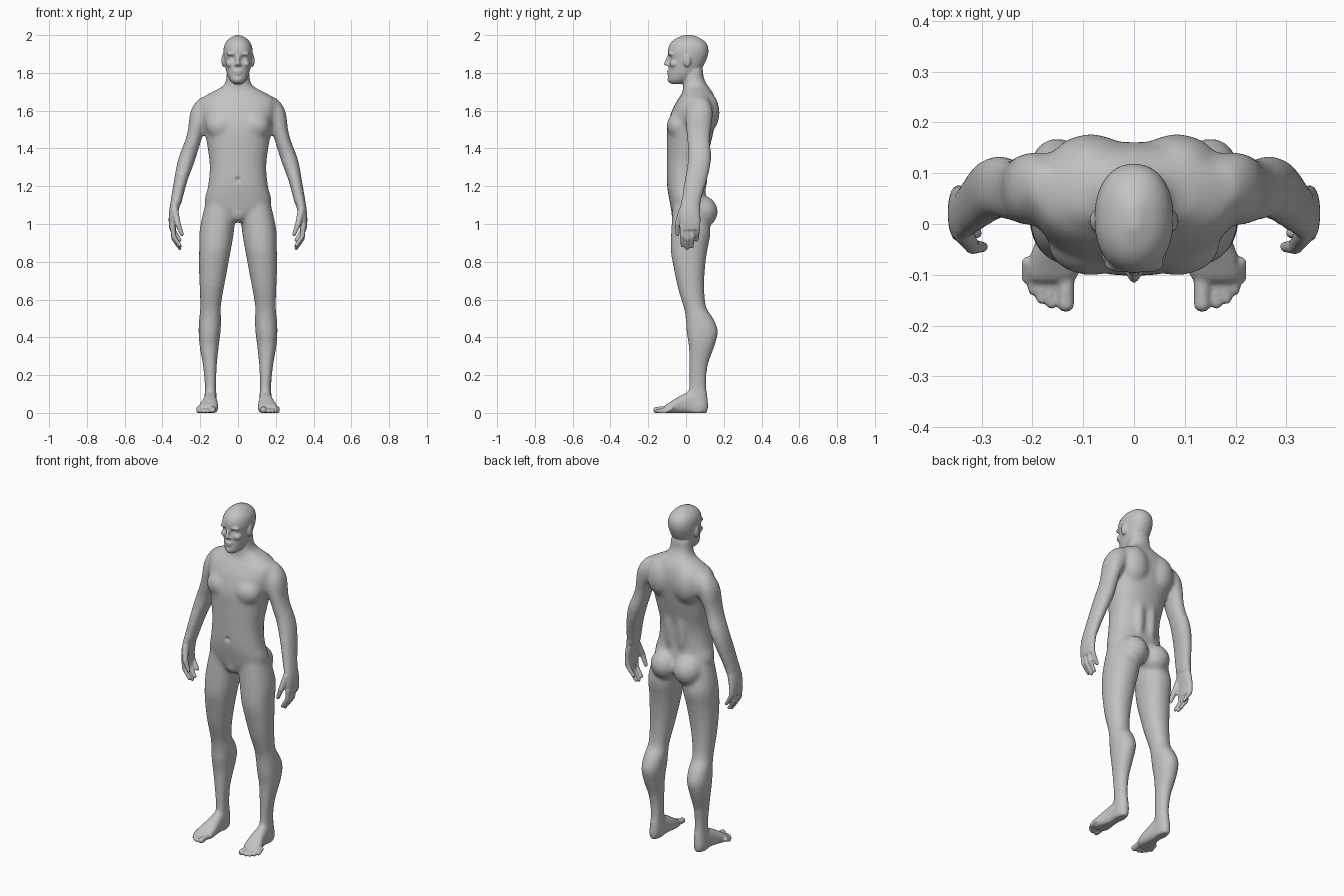
import bpy
import bmesh
import math
from mathutils import Matrix, Vector

default_cube = bpy.data.objects.get("Cube")
if default_cube:
    bpy.data.objects.remove(default_cube, do_unlink=True)

SIDES = 28


def refine(sections, steps=4):
    """Smoothly interpolate between neighbouring cross-sections."""
    rows = [Vector(row) for row in sections]
    result = []
    for i in range(len(rows) - 1):
        before, start = rows[max(i - 1, 0)], rows[i]
        end, after = rows[i + 1], rows[min(i + 2, len(rows) - 1)]
        for step in range(steps):
            t = step / steps
            result.append(start + (end - before) * (t / 2)
                          + (before * 2 - start * 5 + end * 4 - after) * (t * t / 2)
                          + (start * 3 - before - end * 3 + after) * (t ** 3 / 2))
    return result + [rows[-1]]


def loft(bm, sections, along="z", power=2.2):
    """Skin rounded sections given as (position, low, high, low, high)."""
    rings = []
    for place, a_low, a_high, b_low, b_high in refine(sections):
        ring = []
        for i in range(SIDES):
            angle = math.tau * i / SIDES
            c, s = math.cos(angle), math.sin(angle)
            c = math.copysign(abs(c) ** (2 / power), c)
            s = math.copysign(abs(s) ** (2 / power), s)
            a = (a_low + a_high + (a_high - a_low) * c) / 2
            b = (b_low + b_high + (b_high - b_low) * s) / 2
            ring.append(bm.verts.new((a, b, place) if along == "z" else (a, place, b)))
        rings.append(ring)
    for lower, upper in zip(rings, rings[1:]):
        for i in range(SIDES):
            j = (i + 1) % SIDES
            bm.faces.new((lower[i], lower[j], upper[j], upper[i]))
    bm.faces.new(rings[0])
    bm.faces.new(rings[-1])


def symmetric(sections):
    """Expand (height, half width, front, back) to full sections."""
    return [(z, -half, half, front, back) for z, half, front, back in sections]


def ball(bm, center, radii):
    matrix = Matrix.Translation(center) @ Matrix.Diagonal((*radii, 1))
    bmesh.ops.create_uvsphere(bm, u_segments=20, v_segments=12, radius=1, matrix=matrix)


def digit(bm, path, start_radius, end_radius, steps=8):
    """Rounded finger, toe or nose bridge that follows a path."""
    points = [Vector(point) for point in path]
    total = steps * (len(points) - 1)
    for i in range(total + 1):
        k = min(i // steps, len(points) - 2)
        center = points[k].lerp(points[k + 1], (i - k * steps) / steps)
        radius = start_radius + (end_radius - start_radius) * i / total
        ball(bm, center, (radius,) * 3)


def mirror_across(bm):
    geometry = bm.verts[:] + bm.edges[:] + bm.faces[:]
    copied = bmesh.ops.duplicate(bm, geom=geometry)["geom"]
    for item in copied:
        if isinstance(item, bmesh.types.BMVert):
            item.co.x *= -1


def fuse(bm, name, voxel, iterations):
    """Merge overlapping solids into one smooth skin and return its mesh."""
    bmesh.ops.recalc_face_normals(bm, faces=bm.faces[:])
    source = bpy.data.meshes.new(name + "_source")
    bm.to_mesh(source)
    bm.free()
    helper = bpy.data.objects.new(name + "_helper", source)
    bpy.context.scene.collection.objects.link(helper)
    remesh = helper.modifiers.new("Merge", "REMESH")
    remesh.mode = "VOXEL"
    remesh.voxel_size = voxel
    relax = helper.modifiers.new("Relax", "SMOOTH")
    relax.factor = 0.5
    relax.iterations = iterations
    graph = bpy.context.evaluated_depsgraph_get()
    mesh = bpy.data.meshes.new_from_object(helper.evaluated_get(graph))
    mesh.name = name
    bpy.data.objects.remove(helper, do_unlink=True)
    bpy.data.meshes.remove(source)
    return mesh


# Limbs and paired muscles, built on the left
core = bmesh.new()
leg = [(1.1, .01, .175, -.07, .1), (.97, .02, .203, -.078, .13),
       (.86, .038, .206, -.081, .113), (.76, .056, .207, -.064, .1),
       (.66, .075, .203, -.043, .097), (.56, .091, .2, -.013, .107),
       (.5, .089, .206, -.002, .145), (.43, .092, .209, .002, .17),
       (.35, .102, .203, .014, .15), (.25, .112, .186, .016, .116),
       (.15, .115, .176, .016, .108), (.08, .113, .178, .01, .116),
       (.03, .113, .182, 0, .12), (-.005, .12, .175, .01, .112)]
arm = [(1.67, .14, .2, .04, .11), (1.64, .12, .228, .02, .13),
       (1.6, .13, .25, .002, .142), (1.55, .15, .26, -.002, .14),
       (1.5, .178, .265, 0, .133), (1.44, .195, .281, .006, .128),
       (1.37, .217, .308, .011, .134), (1.31, .237, .325, .006, .13),
       (1.23, .267, .339, -.009, .112), (1.13, .294, .356, -.024, .082),
       (1.09, .305, .362, -.028, .08)]
foot = [(.1, .125, .17, -.005, .05), (.03, .113, .18, -.005, .11),
        (-.03, .107, .193, -.005, .092), (-.08, .102, .213, -.005, .06),
        (-.12, .113, .213, -.005, .036)]
loft(core, leg)
loft(core, arm)
loft(core, foot, along="y", power=2.6)
ball(core, (.075, .085, 1.065), (.083, .084, .085))   # buttock
ball(core, (.085, .11, 1.59), (.085, .068, .11))      # shoulder blade
ball(core, (.04, .07, 1.33), (.038, .05, .22))        # lower back
ball(core, (.085, -.04, 1.52), (.085, .062, .075))    # chest
mirror_across(core)

# Torso with neck
torso = [(1.03, .09, -.06, .07), (1.07, .15, -.077, .1), (1.12, .178, -.087, .11),
         (1.2, .159, -.1, .1), (1.31, .15, -.102, .105), (1.42, .164, -.102, .13),
         (1.51, .179, -.1, .15), (1.6, .2, -.075, .162), (1.66, .195, -.043, .155),
         (1.695, .145, -.02, .142), (1.73, .08, -.015, .118),
         (1.77, .063, -.015, .095), (1.83, .06, -.01, .09)]
loft(core, symmetric(torso), power=2.3)
ball(core, (0, -.03, 1.06), (.05, .05, .055))         # groin
core_mesh = fuse(core, "core", voxel=.011, iterations=9)

# Hands, toes and paired face features
detail = bmesh.new()
palm = [(1.15, .298, .35, -.018, .07), (1.08, .312, .363, -.032, .075),
        (1.02, .325, .367, -.034, .077), (.97, .327, .363, -.028, .076)]
loft(detail, palm)
finger_rows = [(-.02, .885), (.007, .872), (.034, .88), (.062, .915)]
for y, tip in finger_rows:
    digit(detail, [(.346, y, .99), (.341, y, tip + .05), (.308, y * .9, tip)], .0145, .0105)
digit(detail, [(.335, -.02, 1.07), (.318, -.045, 1), (.297, -.045, .945)], .02, .011)
toe_rows = [(.134, -.157, .017), (.163, -.157, .011), (.182, -.148, .011),
            (.199, -.13, .011), (.211, -.107, .011)]
for x, tip, radius in toe_rows:
    digit(detail, [(x, -.075, .024), (x, tip, radius - .002)], radius, radius)
ball(detail, (.077, .006, 1.865), (.011, .02, .035))  # ear
ball(detail, (.03, -.078, 1.9), (.03, .018, .011))    # brow
ball(detail, (.04, -.06, 1.848), (.024, .028, .02))   # cheek
ball(detail, (.01, -.094, 1.843), (.009, .01, .008))  # nostril
mirror_across(detail)

# Head, nose, lips and chin
skull = [(1.742, .024, -.08, -.02), (1.76, .042, -.094, .02), (1.79, .057, -.093, .06),
         (1.83, .067, -.091, .088), (1.87, .074, -.09, .108), (1.91, .078, -.097, .119),
         (1.95, .071, -.087, .112), (1.98, .048, -.058, .082), (2, .012, -.01, .035)]
loft(detail, symmetric(skull))
digit(detail, [(0, -.089, 1.893), (0, -.106, 1.848)], .009, .011)
ball(detail, (0, -.089, 1.809), (.024, .012, .007))
ball(detail, (0, -.088, 1.795), (.02, .012, .007))
ball(detail, (0, -.083, 1.765), (.022, .016, .018))
detail.from_mesh(core_mesh)
bpy.data.meshes.remove(core_mesh)
body_mesh = fuse(detail, "body", voxel=.0055, iterations=4)

# Eye sockets and navel pressed into the skin, soles flattened
dents = [((.03, -.09, 1.88), .014, .009), ((-.03, -.09, 1.88), .014, .009),
         ((0, -.1, 1.235), .012, .01)]
for vertex in body_mesh.vertices:
    for center, radius, depth in dents:
        distance = (vertex.co - Vector(center)).length
        vertex.co.y += depth * math.exp(-(distance / radius) ** 2)
    vertex.co.z = max(vertex.co.z, 0)

# One plain skin colour
skin = bpy.data.materials.new("soft_grey")
skin.use_nodes = True
grey = (.55, .54, .54, 1)
skin.diffuse_color = grey
skin.node_tree.nodes["Principled BSDF"].inputs["Base Color"].default_value = grey
body_mesh.materials.clear()
body_mesh.materials.append(skin)
body_mesh.shade_smooth()
body = bpy.data.objects.new("body", body_mesh)
bpy.context.scene.collection.objects.link(body)
